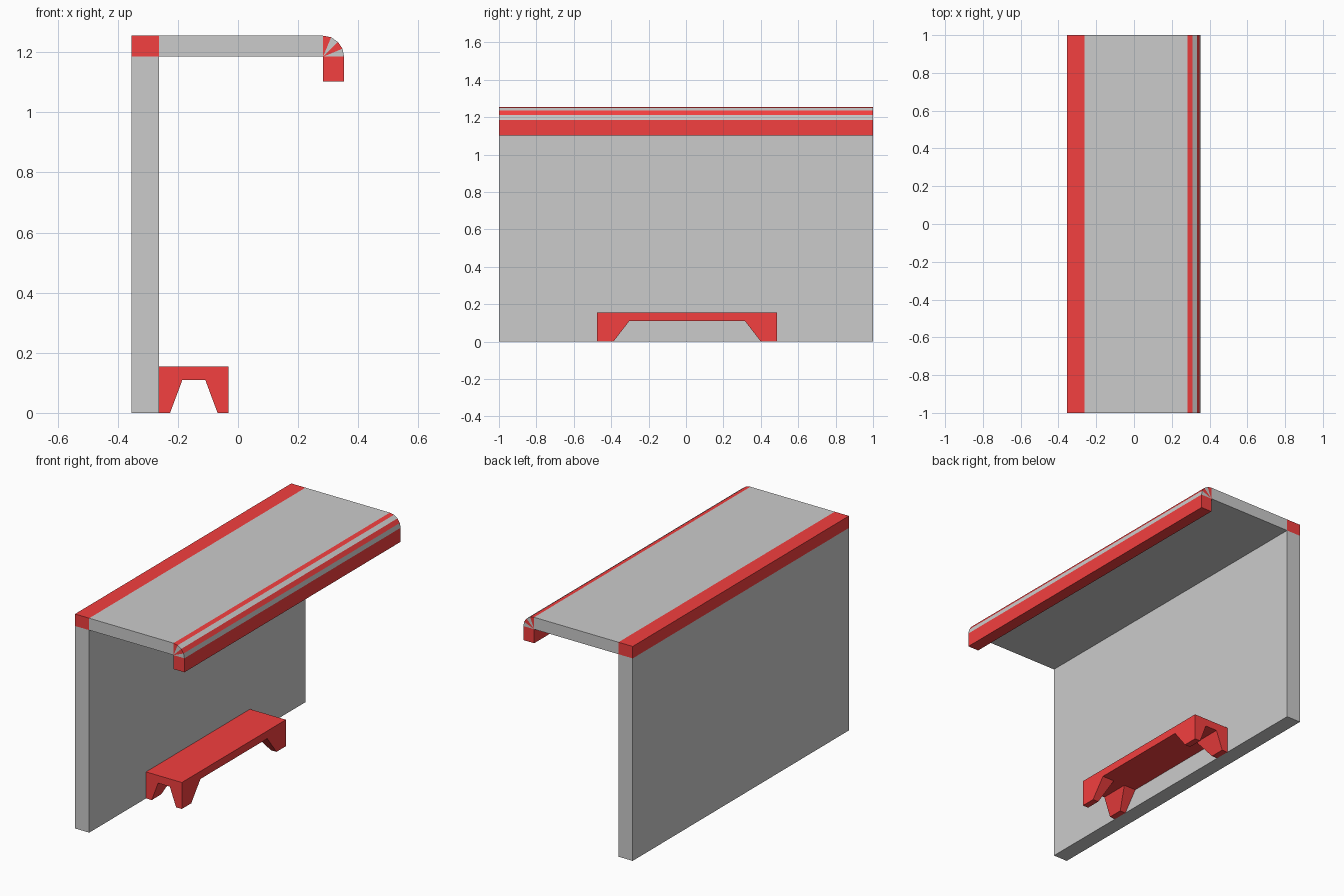
import bpy
import bmesh
from math import sin, cos, pi

if "Cube" in bpy.data.objects:
    bpy.data.objects.remove(bpy.data.objects["Cube"])

red = bpy.data.materials.new("red_paint")
red.diffuse_color = (0.9, 0.05, 0.05, 1)
red.use_nodes = True
red.node_tree.nodes["Principled BSDF"].inputs["Base Color"].default_value = red.diffuse_color

X0, X1, X2 = -0.355, -0.263, 0.283   # wall back, wall front, roof edge
Z1, Z2 = 1.185, 1.255                # roof underside, roof top
R = Z2 - Z1                          # radius of the rounded front edge


def finish(name, bm, mat=None):
    bmesh.ops.recalc_face_normals(bm, faces=bm.faces)
    mesh = bpy.data.meshes.new(name)
    bm.to_mesh(mesh)
    bm.free()
    if mat:
        mesh.materials.append(mat)
    obj = bpy.data.objects.new(name, mesh)
    bpy.context.collection.objects.link(obj)
    return obj


def prism(bm, profile, y0=-1.0, y1=1.0):
    """Extrude an (x, z) profile along y."""
    face = bm.faces.new([bm.verts.new((x, y0, z)) for x, z in profile])
    ext = bmesh.ops.extrude_face_region(bm, geom=[face])["geom"]
    moved = [v for v in ext if isinstance(v, bmesh.types.BMVert)]
    bmesh.ops.translate(bm, verts=moved, vec=(0, y1 - y0, 0))


def slab(name, x0, x1, z0, z1, mat=None):
    bm = bmesh.new()
    prism(bm, [(x0, z0), (x1, z0), (x1, z1), (x0, z1)])
    return finish(name, bm, mat)


# Back wall, roof and red edges
slab("back_wall", X0, X1, 0, Z1)
slab("roof_rear_edge", X0, X1, Z1, Z2, red)
slab("roof_panel", X1, X2, Z1, Z2)
slab("roof_front_lip", X2, X2 + R, 1.103, Z1, red)

# Rounded front corner: four wedges, red and grey by turns
for i in range(4):
    a, b = i * pi / 8, (i + 1) * pi / 8
    bm = bmesh.new()
    prism(bm, [(X2, Z1)] + [(X2 + R * sin(t), Z1 + R * cos(t)) for t in (a, b)])
    finish(f"roof_corner_wedge_{i + 1}", bm, red if i % 2 == 0 else None)

# Bench: seat with four tapered legs, outer sides flush
BX0, BX1, BY0, BY1 = X1, -0.031, -0.475, 0.487
ZS = 0.11
bm = bmesh.new()
prism(bm, [(BX0, ZS), (BX1, ZS), (BX1, 0.155), (BX0, 0.155)], BY0, BY1)
for cx, sx in ((BX0, 1), (BX1, -1)):
    for cy, sy in ((BY0, 1), (BY1, -1)):
        leg = bmesh.ops.create_cube(bm, size=1)["verts"]
        for v in leg:
            top = v.co.z > 0
            w, d = (0.078, 0.172) if top else (0.037, 0.087)
            v.co = (cx + sx * w * (v.co.x + 0.5),
                    cy + sy * d * (v.co.y + 0.5),
                    ZS if top else 0)
finish("bench", bm, red)
